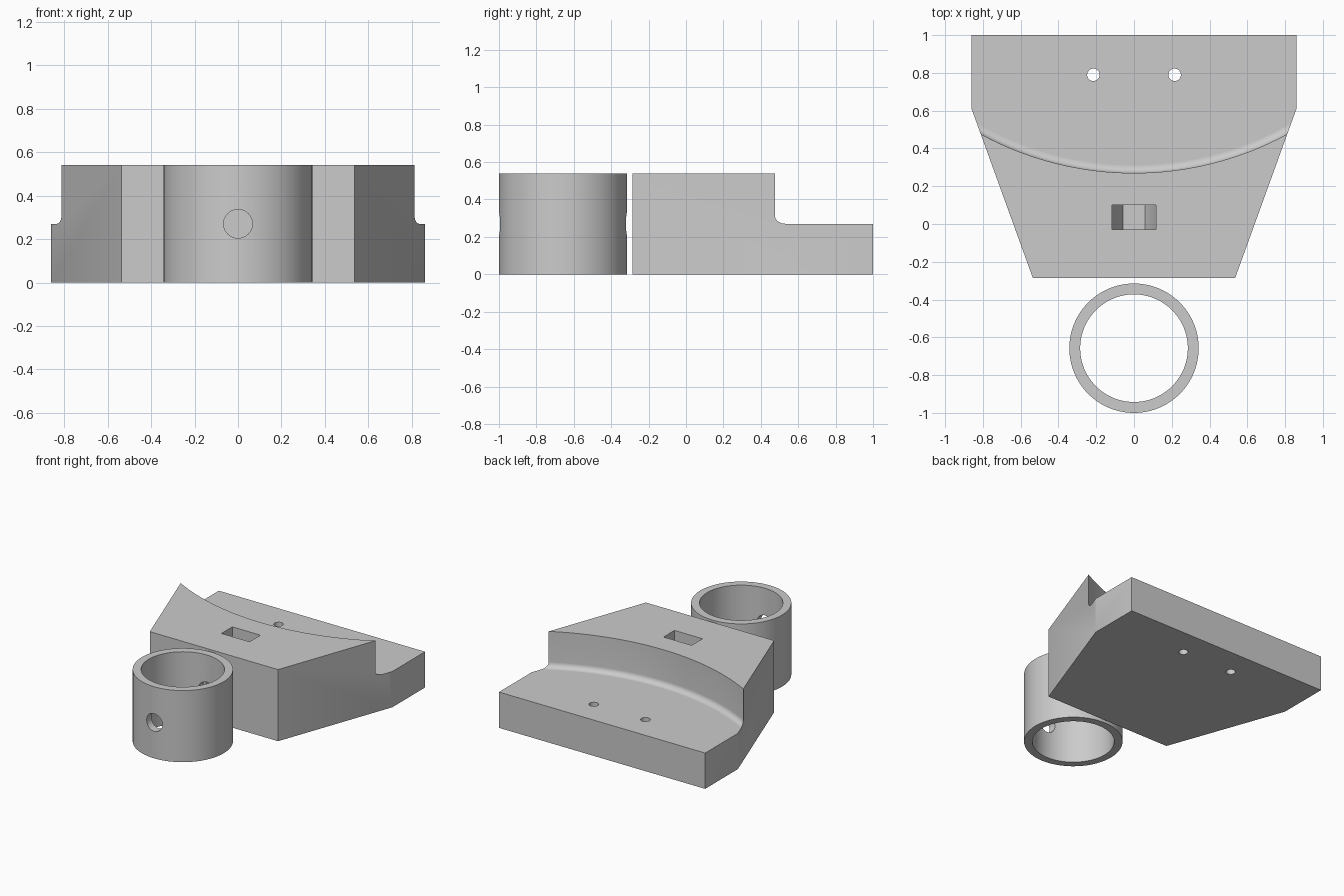
import bpy, bmesh, math
from mathutils import Matrix, Vector

cube = bpy.data.objects.get("Cube")
if cube:
    bpy.data.objects.remove(cube, do_unlink=True)

grey = bpy.data.materials.new("plain grey")
grey.use_nodes = True
colour = (0.6, 0.6, 0.6, 1)
grey.diffuse_color = colour
grey.node_tree.nodes["Principled BSDF"].inputs["Base Color"].default_value = colour

HEIGHT, LEDGE = 0.54, 0.27


def make_object(name, bm):
    bmesh.ops.recalc_face_normals(bm, faces=bm.faces[:])
    mesh = bpy.data.meshes.new(name)
    bm.to_mesh(mesh)
    bm.free()
    mesh.materials.append(grey)
    obj = bpy.data.objects.new(name, mesh)
    bpy.context.collection.objects.link(obj)
    return obj


def prism(name, points, direction):
    """Extrude a closed outline along a direction."""
    bm = bmesh.new()
    face = bm.faces.new([bm.verts.new(p) for p in points])
    moved = bmesh.ops.extrude_face_region(bm, geom=[face])["geom"]
    bmesh.ops.translate(bm, vec=Vector(direction),
                        verts=[v for v in moved if isinstance(v, bmesh.types.BMVert)])
    if not face.is_valid or len(bm.faces) == len(points) + 1:
        bmesh.ops.holes_fill(bm, edges=bm.edges[:])
    return make_object(name, bm)


def lathe(name, profile, y, steps, closed):
    """Revolve an (r, z) profile about a vertical axis at the given y."""
    bm = bmesh.new()
    verts = [bm.verts.new((r, y, z)) for r, z in profile]
    edges = [bm.edges.new(pair) for pair in zip(verts, verts[1:])]
    if closed:
        edges.append(bm.edges.new((verts[-1], verts[0])))
    bmesh.ops.spin(bm, geom=verts + edges, cent=(0, y, 0), axis=(0, 0, 1),
                   angle=math.tau, steps=steps)
    bmesh.ops.remove_doubles(bm, verts=bm.verts[:], dist=0.0001)
    return make_object(name, bm)


def rod(name, radius, length, centre, along_y=False):
    bm = bmesh.new()
    turn = Matrix.Rotation(math.pi / 2, 4, 'X') if along_y else Matrix()
    bmesh.ops.create_cone(bm, cap_ends=True, segments=48, radius1=radius, radius2=radius,
                          depth=length, matrix=Matrix.Translation(centre) @ turn)
    return make_object(name, bm)


def finish(obj, cutters):
    """Cut away each cutter, then smooth only the curved faces."""
    bpy.ops.object.select_all(action='DESELECT')
    obj.select_set(True)
    bpy.context.view_layer.objects.active = obj
    for cutter in cutters:
        cutter.hide_render = True
        mod = obj.modifiers.new("cut", 'BOOLEAN')
        mod.operation, mod.solver, mod.object = 'DIFFERENCE', 'EXACT', cutter
        bpy.ops.object.modifier_apply(modifier=mod.name)
        bpy.data.objects.remove(cutter, do_unlink=True)
    bpy.ops.object.shade_smooth_by_angle(angle=math.radians(30))
    for poly in obj.data.polygons:
        if abs(poly.normal.z) > 0.9995:
            poly.use_smooth = False


# Tapered mounting block
half = [(0.535, -0.287), (0.86, 0.61), (0.86, 1.0)]
outline = half + [(-x, y) for x, y in reversed(half)]
block = prism("mounting_block", [(x, y, 0) for x, y in outline], (0, 0, HEIGHT))

# Curved step with a filleted foot
R, F = 1.70, 0.04
fillet = [(R - F + F * math.sin(a), LEDGE + F - F * math.cos(a))
          for a in (math.pi / 2 * i / 8 for i in range(9))]
step = lathe("step_cutter", [(0, LEDGE)] + fillet + [(R, 0.8), (0, 0.8)],
             0.27 + R, 288, False)

# Nut pocket: half hexagon at the bottom, open to the top
N = 0.117
flat = N * math.sqrt(3) / 2
pocket = [(-N, 0.7), (-N, LEDGE), (-N / 2, LEDGE - flat),
          (N / 2, LEDGE - flat), (N, LEDGE), (N, 0.7)]
slot = prism("nut_pocket_cutter", [(x, -0.03, z) for x, z in pocket], (0, 0.13, 0))

# Bolt bore into the pocket and two screw holes through the ledge
bore = rod("bolt_bore_cutter", 0.066, 0.40, (0, -0.19, LEDGE), True)
screws = [rod("screw_cutter", 0.033, 1, (x, 0.79, 0.2)) for x in (-0.215, 0.215)]
finish(block, [step, slot, bore] + screws)

# Separate ring with a cross hole
ring = lathe("clamp_ring", [(0.285, 0), (0.3425, 0), (0.3425, HEIGHT), (0.285, HEIGHT)],
             -0.6575, 96, True)
finish(ring, [rod("ring_hole_cutter", 0.066, 1, (0, -0.6575, LEDGE), True)])
